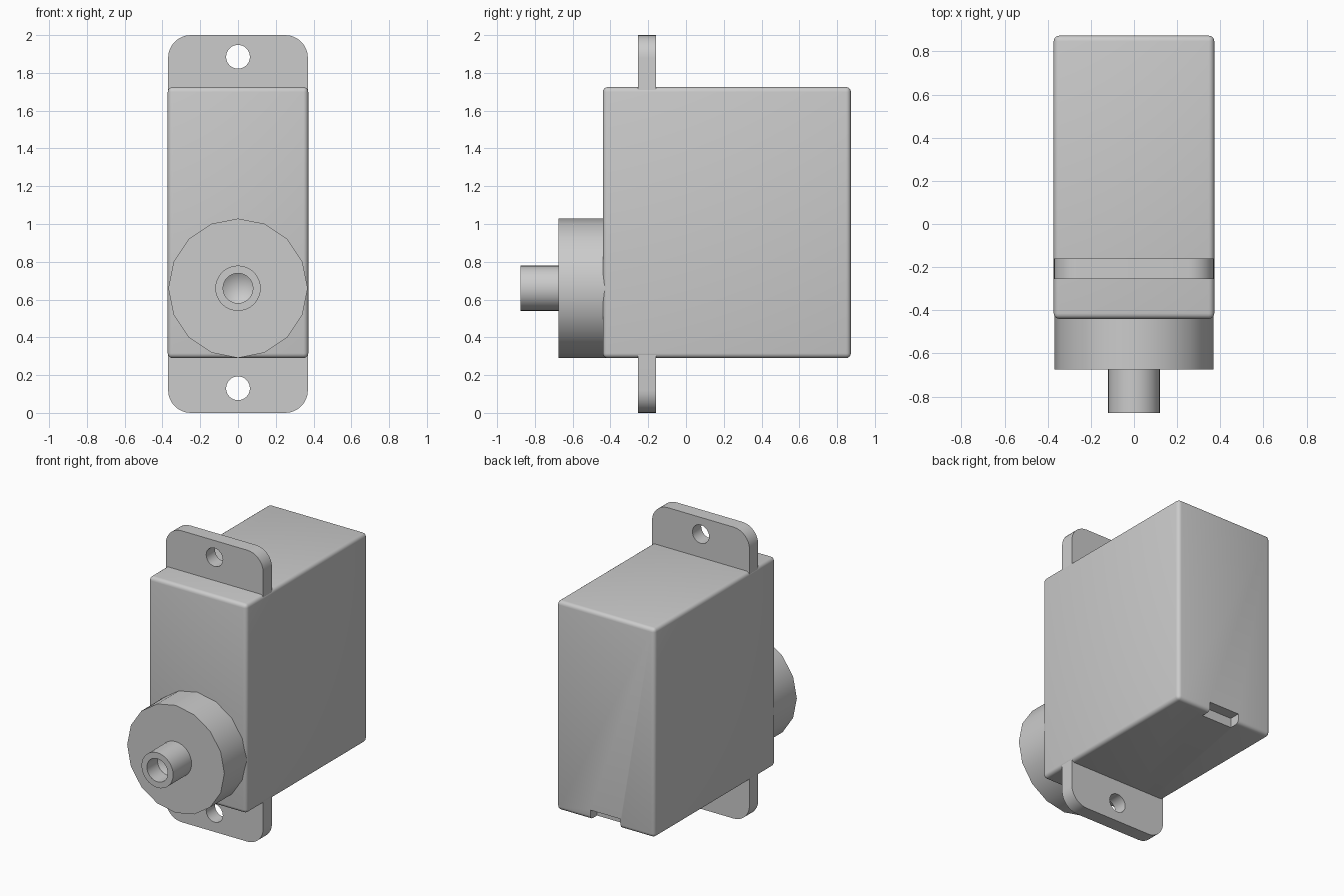
import bpy, bmesh, math
from mathutils import Matrix

if "Cube" in bpy.data.objects:
    bpy.data.objects.remove(bpy.data.objects["Cube"], do_unlink=True)

GREY = (0.6, 0.6, 0.6, 1)
plastic = bpy.data.materials.new("grey plastic")
plastic.use_nodes = True
plastic.diffuse_color = GREY
plastic.node_tree.nodes["Principled BSDF"].inputs["Base Color"].default_value = GREY


def add_object(name, bm):
    bmesh.ops.recalc_face_normals(bm, faces=bm.faces)
    mesh = bpy.data.meshes.new(name)
    bm.to_mesh(mesh)
    bm.free()
    mesh.materials.append(plastic)
    obj = bpy.data.objects.new(name, mesh)
    bpy.context.collection.objects.link(obj)
    return obj


def box(name, x, y, z, bevel=0, segments=4, along_y=False):
    """Box from (min, max) ranges, with all edges or only those along y rounded."""
    bm = bmesh.new()
    bmesh.ops.create_cube(bm, size=1)
    for v in bm.verts:
        v.co = [r[0] if c < 0 else r[1] for c, r in zip(v.co, (x, y, z))]
    if bevel:
        edges = [e for e in bm.edges if not along_y
                 or abs(e.verts[0].co.y - e.verts[1].co.y) > 0.01]
        bmesh.ops.bevel(bm, geom=edges, offset=bevel, segments=segments,
                        profile=0.5, affect='EDGES')
    return add_object(name, bm)


def lathe(name, profile, z, sides):
    """Turn (radius, y) points about a line along y at height z."""
    bm = bmesh.new()
    verts = [bm.verts.new((r, y, 0)) for r, y in profile]
    edges = [bm.edges.new(pair) for pair in zip(verts, verts[1:])]
    bmesh.ops.spin(bm, geom=verts + edges, cent=(0, 0, 0), axis=(0, 1, 0),
                   angle=math.tau, steps=sides, use_merge=False)
    bmesh.ops.remove_doubles(bm, verts=bm.verts, dist=0.0005)
    bmesh.ops.transform(bm, verts=bm.verts, matrix=Matrix.Translation((0, 0, z)))
    return add_object(name, bm)


def cut(obj, cutter):
    mod = obj.modifiers.new("cut", 'BOOLEAN')
    mod.operation = 'DIFFERENCE'
    mod.solver = 'EXACT'
    mod.object = cutter
    bpy.context.view_layer.objects.active = obj
    bpy.ops.object.modifier_apply(modifier=mod.name)
    bpy.data.objects.remove(cutter, do_unlink=True)


# Case with softened edges and a cable notch at the lower back edge
case = box("case", (-0.372, 0.372), (-0.44, 0.873), (0.29, 1.725), bevel=0.026)
cut(case, box("notch_cutter", (-0.115, 0.115), (0.80, 1), (0.2, 0.355)))

# Mounting plate, showing as a drilled tab above and below the case
plate = box("mounting_plate", (-0.37, 0.37), (-0.255, -0.16), (0, 2),
            bevel=0.12, segments=8, along_y=True)
for height in (0.13, 1.885):
    cut(plate, lathe("hole_cutter", [(0, -0.4), (0.063, -0.4), (0.063, 0), (0, 0)], height, 32))

# Gear housing and hollow output shaft
AXIS = 0.66
housing = lathe("gear_housing", [(0, -0.675), (0.369, -0.675), (0.369, -0.40), (0, -0.40)], AXIS, 16)
shaft = lathe("output_shaft", [(0, -0.66), (0.12, -0.66), (0.12, -0.875), (0.079, -0.875),
                               (0.079, -0.76), (0, -0.71)], AXIS, 32)

# Smooth rounded parts, keep hard edges
for obj in bpy.context.view_layer.objects:
    obj.select_set(obj in (case, plate, housing, shaft))
bpy.context.view_layer.objects.active = case
bpy.ops.object.shade_smooth_by_angle(angle=math.radians(35))
